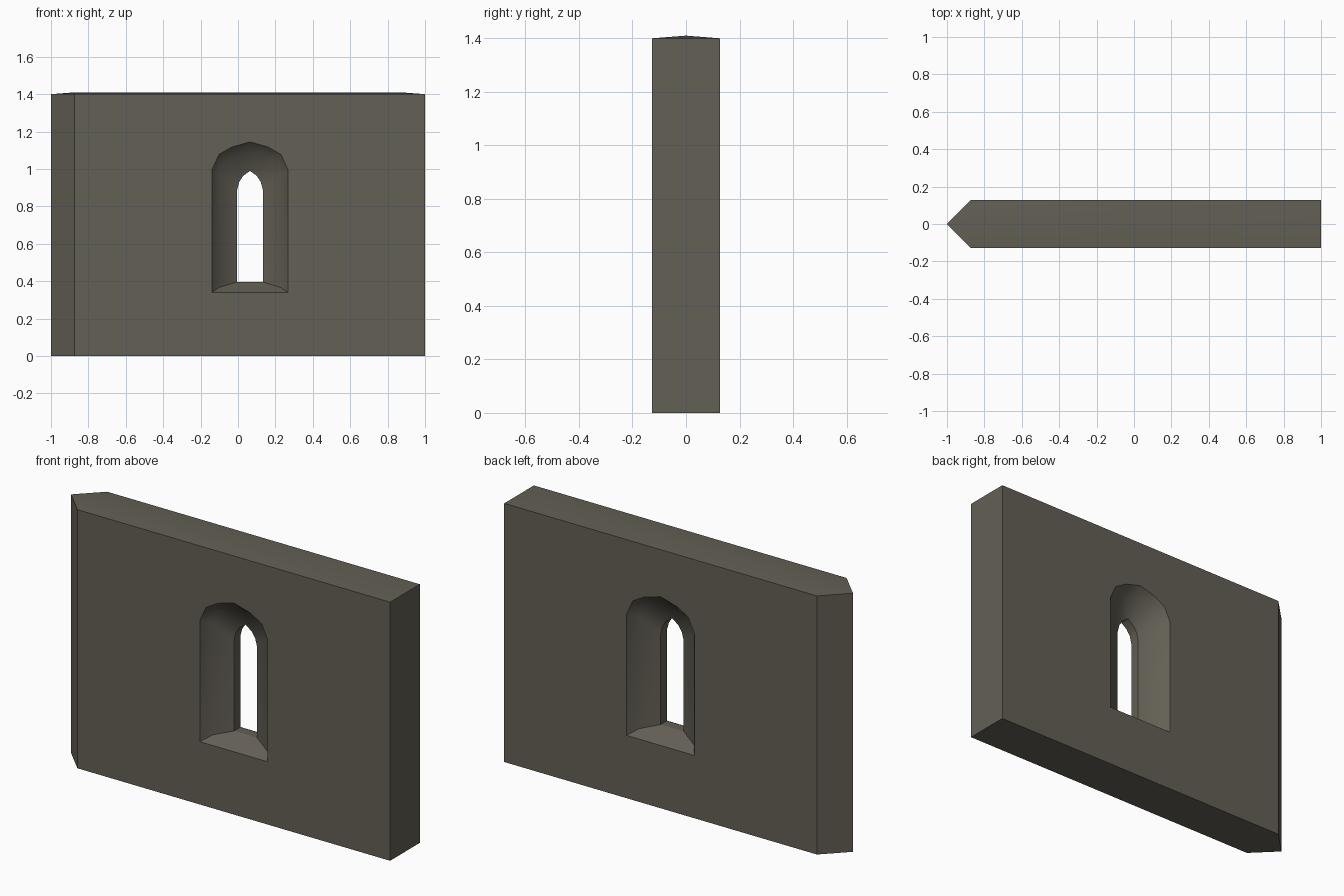
import bpy, bmesh

if "Cube" in bpy.data.objects:
    bpy.data.objects.remove(bpy.data.objects["Cube"])

HALF, EAVE, RIDGE = 0.127, 1.40, 1.41   # half thickness, edge height, crown height
CX = 0.064                              # window centre line

stone = bpy.data.materials.new("grey_brown_stone")
stone.diffuse_color = (0.125, 0.115, 0.09, 1)
stone.use_nodes = True
stone.node_tree.nodes["Principled BSDF"].inputs["Base Color"].default_value = stone.diffuse_color


def make_object(name, bm):
    bmesh.ops.recalc_face_normals(bm, faces=bm.faces)
    mesh = bpy.data.meshes.new(name)
    bm.to_mesh(mesh)
    bm.free()
    mesh.materials.append(stone)
    obj = bpy.data.objects.new(name, mesh)
    bpy.context.collection.objects.link(obj)
    return obj


def loft(rings, name):
    bm = bmesh.new()
    rows = [[bm.verts.new(p) for p in ring] for ring in rings]
    for a, b in zip(rows, rows[1:]):
        for i in range(len(a)):
            j = (i + 1) % len(a)
            bm.faces.new((a[i], a[j], b[j], b[i]))
    bm.faces.new(rows[0])
    bm.faces.new(rows[-1])
    return make_object(name, bm)


# wall: pointed left end, very shallow hipped top
bm = bmesh.new()
plan = [(-1, 0), (-1 + HALF, -HALF), (1, -HALF), (1, HALF), (-1 + HALF, HALF)]
low = [bm.verts.new((x, y, 0)) for x, y in plan]
top = [bm.verts.new((x, y, EAVE)) for x, y in plan]
ra = bm.verts.new((-1 + HALF, 0, RIDGE))
rb = bm.verts.new((1 - HALF, 0, RIDGE))
bm.faces.new(low)
for i in range(5):
    j = (i + 1) % 5
    bm.faces.new((low[i], low[j], top[j], top[i]))
for f in ((top[0], top[1], ra), (top[1], top[2], rb, ra), (top[2], top[3], rb),
          (top[3], top[4], ra, rb), (top[4], top[0], ra)):
    bm.faces.new(f)
wall = make_object("window_wall", bm)

# window cutter: half outlines (offset from centre, height), sill first, apex last
outer = [(0.203, 0.34), (0.203, 0.997), (0.166, 1.078), (0.096, 1.118), (0, 1.145)]
middle = [(0.164, 0.367), (0.164, 0.97), (0.134, 1.043), (0.08, 1.075), (0, 1.10)]
inner = [(0.069, 0.396), (0.069, 0.888), (0.058, 0.93), (0.037, 0.963), (0, 0.99)]


def ring(half, y):
    return ([(CX - d, y, z) for d, z in half]
            + [(CX + d, y, z) for d, z in reversed(half[:-1])])


front = [(outer, 0.2), (outer, HALF), (middle, 0.075), (inner, 0.027)]
rings = [ring(h, -y) for h, y in front] + [ring(h, y) for h, y in reversed(front)]
cutter = loft(rings, "window_cutter")
cutter.hide_render = True

# cut the splayed opening through the wall
mod = wall.modifiers.new("opening", 'BOOLEAN')
mod.operation = 'DIFFERENCE'
mod.solver = 'EXACT'
mod.object = cutter
bpy.context.view_layer.objects.active = wall
wall.select_set(True)
bpy.ops.object.modifier_apply(modifier=mod.name)
bpy.data.objects.remove(cutter)
bpy.ops.object.shade_smooth_by_angle(angle=0.52)
